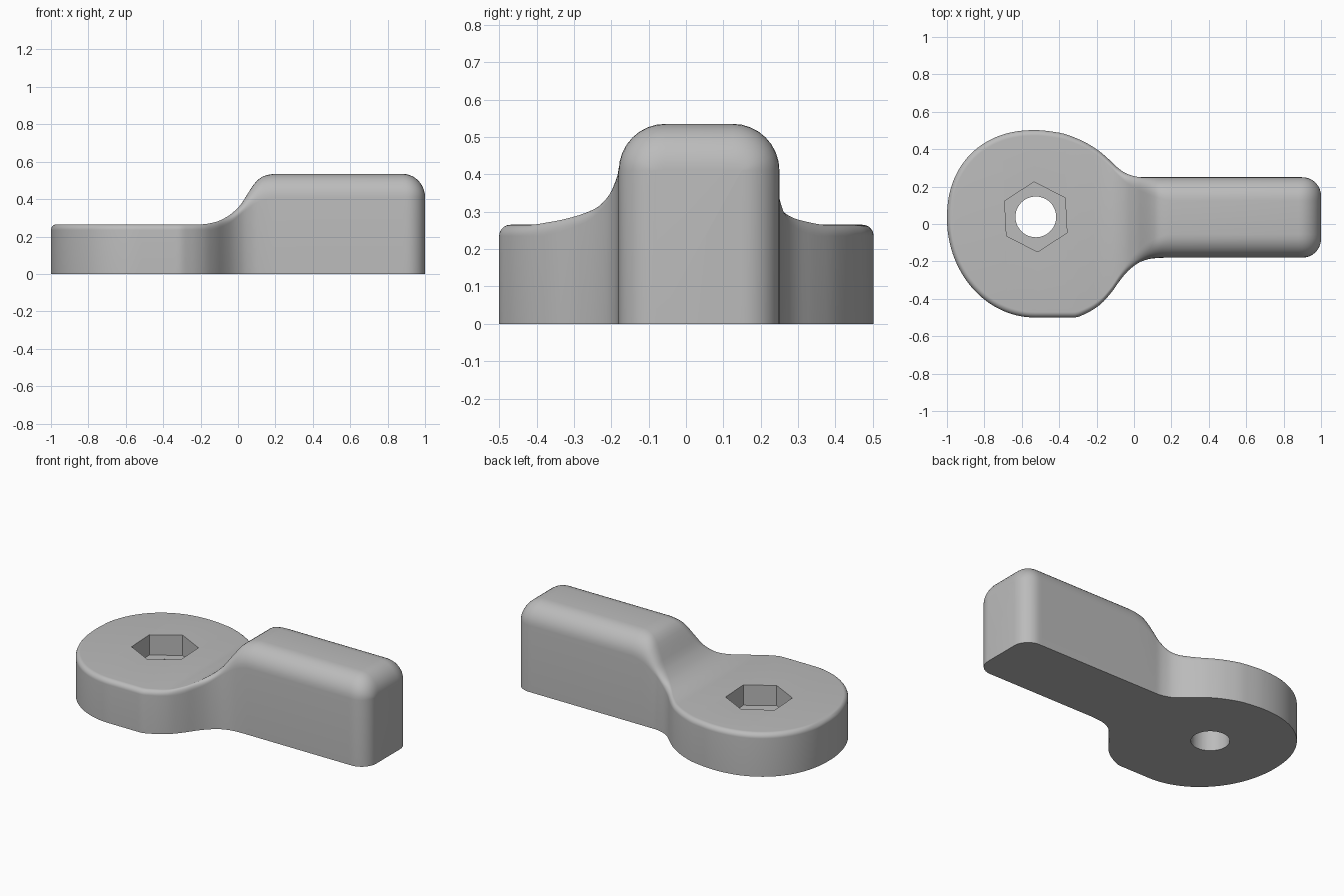
import bpy, bmesh, math
from math import sin, cos, pi, radians

cube = bpy.data.objects.get("Cube")
if cube:
    bpy.data.objects.remove(cube, do_unlink=True)

grey = bpy.data.materials.new("plain_grey")
grey.use_nodes = True
COLOUR = (0.5, 0.5, 0.5, 1)
grey.diffuse_color = COLOUR
grey.node_tree.nodes["Principled BSDF"].inputs["Base Color"].default_value = COLOUR

HUB_X, HUB_R = -0.53, 0.47
PLATE_Z, HANDLE_Z = 0.265, 0.535

# Right-hand parts of the plan outline and the top profile, as (x, value)
BACK = [(-.53, .502), (-.4, .488), (-.3, .455), (-.2, .4), (-.13, .342),
        (-.08, .295), (-.03, .265), (.04, .25), (1, .25)]
FRONT = [(-.53, -.5), (-.32, -.5), (-.25, -.475), (-.18, -.43), (-.12, -.365),
         (-.07, -.295), (-.02, -.24), (.04, -.2), (.1, -.184), (.18, -.18), (1, -.18)]
TOP = [(-1, PLATE_Z), (-.2, PLATE_Z), (-.13, .275), (-.06, .305), (.01, .365),
       (.06, .442), (.1, .497), (.14, .524), (.2, HANDLE_Z), (1, HANDLE_Z)]
RIM = [(-1, .235), (-.15, .235), (-.06, .265), (.04, .34), (.12, .39), (.2, .41), (1, .41)]
ROUND = [(-1, .03), (-.15, .03), (.0, .06), (.1, .1), (.2, .125), (1, .125)]


def curve(pts, x):
    """Smooth monotone interpolation through pts."""
    slope = [(b[1] - a[1]) / (b[0] - a[0]) for a, b in zip(pts, pts[1:])]
    tang = [0] + [2 * p * q / (p + q) if p * q > 0 else 0
                  for p, q in zip(slope, slope[1:])] + [0]
    i = max(k for k in range(len(pts) - 1) if k == 0 or x >= pts[k][0])
    (xa, a), (xb, b) = pts[i], pts[i + 1]
    h = xb - xa
    t = (x - xa) / h
    return (a * (1 + 2 * t) * (1 - t) ** 2 + b * t * t * (3 - 2 * t)
            + h * tang[i] * t * (1 - t) ** 2 + h * tang[i + 1] * t * t * (t - 1))


def section(x):
    """Cross-section of the lever at x, with rounded top corners."""
    top, rim, ry = curve(TOP, x), curve(RIM, x), curve(ROUND, x)
    y0, y1 = curve(FRONT, x), curve(BACK, x)
    if x < HUB_X:                                   # round end of the hub
        t = (HUB_X - x) / HUB_R
        s = (1 - t ** 2.2) ** (1 / 2.2)
        y1 = .03 + .472 * s
        y0 = .03 - .53 * math.sqrt(1 - t * t)
        ry = min(.03 / math.sqrt(1 - t * t), .45 * (y1 - y0))
        edge = max(0, -.97 - x)
        top = rim + math.sqrt(max(0, .03 ** 2 - edge ** 2))
    if x > .88:                                     # rounded tip of the handle
        top = rim + math.sqrt(max(0, .125 ** 2 * (1 - ((x - .88) / .12) ** 2)))
        edge = max(0, x - .9)
        drop = .1 - math.sqrt(max(0, .01 - edge ** 2))
        y0, y1, ry = y0 + drop, y1 - drop, ry - drop
    rz = max(top - rim, .002)
    arc = [k * pi / 16 for k in range(9)]
    left = [(x, y0 + ry * (1 - cos(a)), rim + rz * sin(a)) for a in arc]
    right = [(x, y1 - ry * (1 - cos(a)), rim + rz * sin(a)) for a in reversed(arc)]
    return [(x, y0, 0)] + left + right + [(x, y1, 0)]


# Lever body, lofted along x
xs = [HUB_X - HUB_R * cos(radians(2 + 88 * k / 28)) for k in range(28)]
xs += [HUB_X + k * (.2 - HUB_X) / 44 for k in range(45)] + [.55]
xs += [.88 + .12 * sin(k * pi / 20) for k in range(11)]
bm = bmesh.new()
rings = [[bm.verts.new(p) for p in section(x)] for x in xs]
n = len(rings[0])
for a, b in zip(rings, rings[1:]):
    for k in range(n):
        j = (k + 1) % n
        bm.faces.new((a[k], a[j], b[j], b[k]))
bm.faces.new(rings[0])
bm.faces.new(reversed(rings[-1]))
bmesh.ops.recalc_face_normals(bm, faces=bm.faces)
mesh = bpy.data.meshes.new("lever_body")
bm.to_mesh(mesh)
bm.free()
mesh.materials.append(grey)
body = bpy.data.objects.new("lever_body", mesh)
bpy.context.collection.objects.link(body)


def cut(name, sides, radius, bottom, turn):
    """Cut an upright prism out of the hub."""
    bpy.ops.mesh.primitive_cylinder_add(vertices=sides, radius=radius, depth=1,
                                        location=(-.525, .038, bottom + .5),
                                        rotation=(0, 0, turn))
    cutter = bpy.context.object
    cutter.name = name
    cutter.hide_render = True
    cutter.data.materials.append(grey)
    mod = body.modifiers.new(name, 'BOOLEAN')
    mod.operation, mod.solver, mod.object = 'DIFFERENCE', 'EXACT', cutter
    bpy.context.view_layer.objects.active = body
    bpy.ops.object.modifier_apply(modifier=name)
    bpy.data.objects.remove(cutter, do_unlink=True)


# Hexagonal nut pocket and round bolt hole
cut("nut_pocket", 6, .187, .14, radians(3))
cut("bolt_hole", 48, .109, -.2, 0)

bpy.ops.object.select_all(action='DESELECT')
body.select_set(True)
bpy.context.view_layer.objects.active = body
bpy.ops.object.shade_smooth_by_angle(angle=radians(32))
